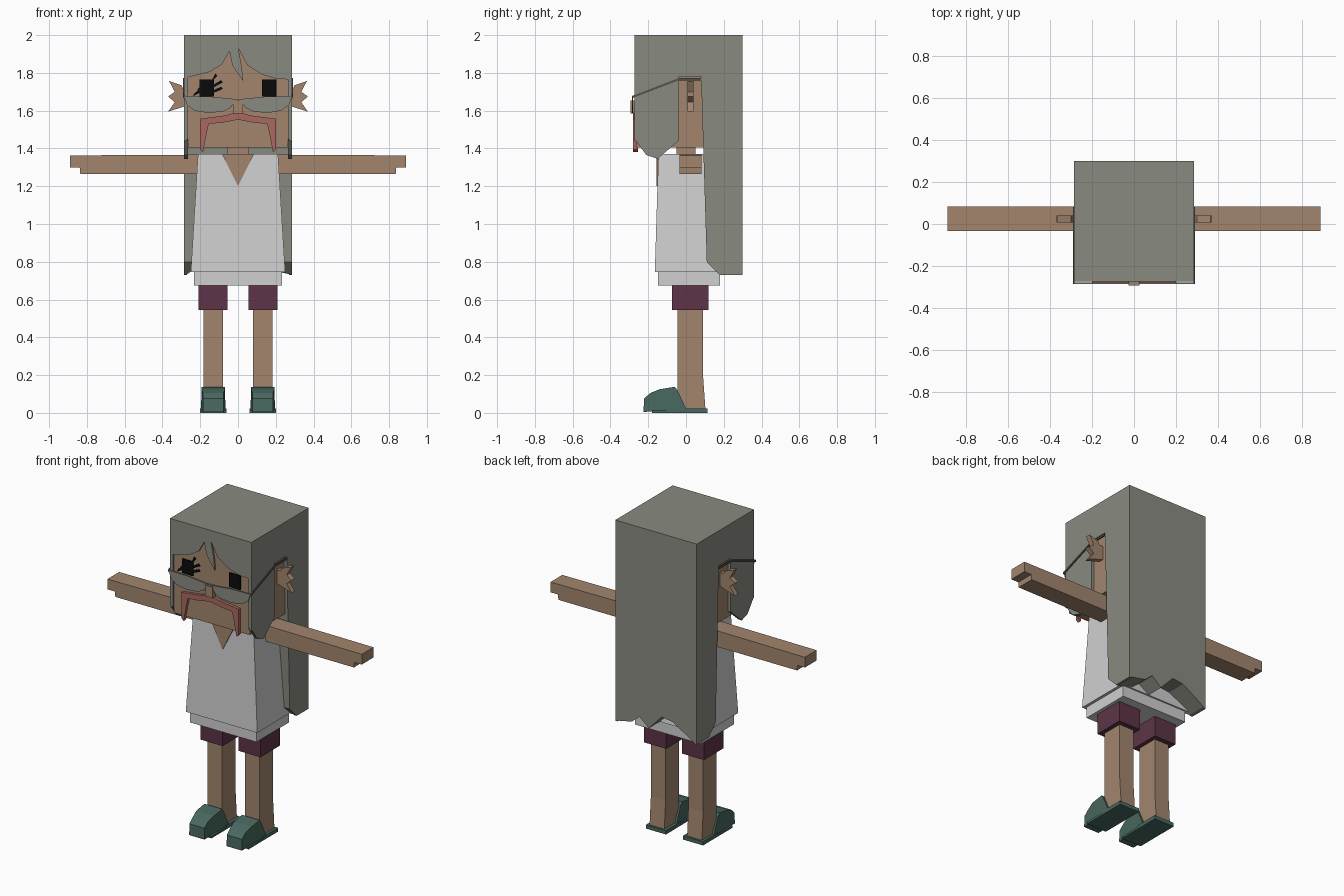
import bpy, bmesh
from mathutils import Vector

if "Cube" in bpy.data.objects:
    bpy.data.objects.remove(bpy.data.objects["Cube"], do_unlink=True)


def material(name, r, g, b):
    m = bpy.data.materials.new(name)
    m.use_nodes = True
    m.diffuse_color = (r, g, b, 1)
    node = next(n for n in m.node_tree.nodes if n.type == "BSDF_PRINCIPLED")
    node.inputs["Base Color"].default_value = (r, g, b, 1)
    node.inputs["Roughness"].default_value = 0.8
    return m


HAIR = material("ash_grey", 0.25, 0.26, 0.22)
SKIN = material("tan_skin", 0.36, 0.235, 0.155)
SHIRT = material("off_white", 0.63, 0.63, 0.63)
SHORTS = material("plum", 0.11, 0.034, 0.065)
SHOE = material("dark_teal", 0.065, 0.14, 0.115)
LIP = material("dusty_red", 0.40, 0.14, 0.12)
BLACK = material("black", 0.003, 0.003, 0.003)
FRAME = material("dark_frame", 0.09, 0.085, 0.075)


def finish(name, bm, mat):
    bmesh.ops.recalc_face_normals(bm, faces=bm.faces[:])
    mesh = bpy.data.meshes.new(name)
    bm.to_mesh(mesh)
    bm.free()
    mesh.materials.append(mat)
    ob = bpy.data.objects.new(name, mesh)
    bpy.context.scene.collection.objects.link(ob)
    return ob


def prism(name, pts, axis, a, b, mat):
    """Extrude a 2D outline along an axis, from a to b."""
    def place(p, d):
        return {"x": (d, p[0], p[1]), "y": (p[0], d, p[1])}[axis]
    bm = bmesh.new()
    face = bm.faces.new([bm.verts.new(place(p, a)) for p in pts])
    ext = bmesh.ops.extrude_face_region(bm, geom=[face])["geom"]
    move = Vector(place((0, 0), b - a))
    bmesh.ops.translate(bm, vec=move, verts=[v for v in ext if isinstance(v, bmesh.types.BMVert)])
    return finish(name, bm, mat)


def block(name, bottom, top, z0, z1, mat):
    """Box whose bottom and top rectangles (x0, x1, y0, y1) may differ."""
    bm = bmesh.new()
    rings = []
    for (x0, x1, y0, y1), z in ((bottom, z0), (top, z1)):
        rings.append([bm.verts.new((x, y, z)) for x, y in ((x0, y0), (x1, y0), (x1, y1), (x0, y1))])
    lo, hi = rings
    bm.faces.new(lo)
    bm.faces.new(hi)
    for i in range(4):
        j = (i + 1) % 4
        bm.faces.new((lo[i], lo[j], hi[j], hi[i]))
    return finish(name, bm, mat)


def box(name, x0, x1, y0, y1, z0, z1, mat):
    return block(name, (x0, x1, y0, y1), (x0, x1, y0, y1), z0, z1, mat)


def span(s, a, b):
    return (a, b) if s > 0 else (-b, -a)


def flip(s, pts):
    return [(s * x, z) for x, z in pts]


# Head and neck
box("head", -0.266, 0.266, -0.262, 0.1, 1.405, 1.96, SKIN)
box("neck", -0.055, 0.055, -0.05, 0.05, 1.34, 1.41, SKIN)
box("nose", -0.026, 0.026, -0.293, -0.26, 1.585, 1.655, SKIN)

# Hair: top plate, fringe, and a long back with a ragged hem
box("hair_top", -0.285, 0.285, -0.272, 0.3, 1.95, 2.0, HAIR)
fringe = [(-0.285, 2), (-0.285, 1.44), (-0.27, 1.44), (-0.27, 1.775), (-0.15, 1.805), (-0.085, 1.845),
          (-0.045, 1.915), (-0.03, 1.84), (0.028, 1.755), (0.02, 1.83), (0.002, 1.93), (0.05, 1.84),
          (0.13, 1.79), (0.2, 1.77), (0.27, 1.765), (0.27, 1.44), (0.285, 1.44), (0.285, 2)]
prism("hair_fringe", fringe, "y", -0.273, -0.255, HAIR)
back = [(0.08, 2), (0.08, 1.78), (0.11, 0.8), (0.18, 0.73), (0.3, 0.73), (0.3, 2)]
hair_back = prism("hair_back", back, "x", -0.285, 0.285, HAIR)
hem = [(-0.28, 0.6), (-0.27, 0.735), (-0.207, 0.775), (-0.115, 0.83), (-0.04, 0.84), (0.05, 0.745),
       (0.115, 0.8), (0.17, 0.755), (0.27, 0.735), (0.28, 0.6)]
cutter = prism("hem_cutter", hem, "y", 0.0, 0.4, HAIR)
cutter.hide_render = True
mod = hair_back.modifiers.new("hem", "BOOLEAN")
mod.operation = "DIFFERENCE"
mod.solver = "EXACT"
mod.object = cutter
bpy.context.view_layer.objects.active = hair_back
bpy.ops.object.modifier_apply(modifier=mod.name)
bpy.data.objects.remove(cutter, do_unlink=True)

# Mouth framed by a drooping moustache
half = [(0, 1.595), (0.065, 1.575), (0.2, 1.557), (0.2, 1.395), (0.185, 1.38), (0.168, 1.47),
        (0.155, 1.53), (0.08, 1.537), (0, 1.552)]
prism("moustache", half + flip(-1, half[-2:0:-1]), "y", -0.28, -0.255, LIP)

# Open collar
prism("collar_skin", [(-0.085, 1.371), (0.085, 1.371), (0, 1.2)], "y", -0.155, -0.12, SKIN)

# Shirt and hem band
block("shirt", (-0.25, 0.25, -0.165, 0.19), (-0.212, 0.212, -0.146, 0.09), 0.745, 1.37, SHIRT)
box("shirt_hem", -0.232, 0.232, -0.147, 0.18, 0.675, 0.75, SHIRT)

# Stray lashes around the right eye
for i, (x, z, dx, dz) in enumerate([(-0.24, 1.675, 0.07, 0.035), (-0.22, 1.70, 0.07, 0.045),
                                    (-0.17, 1.70, 0.09, 0.05), (-0.15, 1.74, 0.04, 0.045),
                                    (-0.15, 1.685, 0.07, 0.03)]):
    prism(f"lash_{i}", [(x, z), (x + dx, z + dz), (x + dx - 0.01, z + dz + 0.012), (x + 0.01, z + 0.018)],
          "y", -0.269, -0.261, BLACK)

side_hair = [(-0.272, 2), (-0.272, 1.45), (-0.21, 1.365), (-0.15, 1.345), (-0.04, 1.44),
             (-0.04, 1.78), (0.09, 1.78), (0.09, 2)]
lens = [(0, 1.66), (0.15, 1.675), (0.287, 1.677), (0.27, 1.63), (0.23, 1.6), (0.16, 1.588),
        (0.08, 1.595), (0.04, 1.615), (0.02, 1.645)]
ear = [(0.26, 1.63), (0.29, 1.62), (0.37, 1.595), (0.335, 1.645), (0.37, 1.675), (0.335, 1.70),
       (0.365, 1.757), (0.3, 1.735), (0.29, 1.715), (0.26, 1.715)]
temple = [(-0.285, 1.678), (-0.04, 1.772), (0.08, 1.772), (0.08, 1.76), (-0.04, 1.76), (-0.285, 1.666)]
shoe = [(-0.225, 0.005), (-0.222, 0.075), (-0.19, 0.105), (-0.14, 0.125), (-0.06, 0.138), (-0.045, 0.12),
        (0.0, 0.022), (-0.04, 0.015)]
arm = [(0.2, 1.265), (0.835, 1.265), (0.838, 1.298), (0.89, 1.298), (0.89, 1.363), (0.2, 1.367)]

for s, side in ((1, "left"), (-1, "right")):
    # Side hair, eye, ear and half-moon glasses
    prism(f"side_hair_{side}", side_hair, "x", s * 0.264, s * 0.285, HAIR)
    box(f"eye_{side}", *span(s, 0.127, 0.203), -0.27, -0.261, 1.675, 1.765, BLACK)
    prism(f"ear_{side}", flip(s, ear), "y", 0.008, 0.04, SKIN)
    prism(f"lens_{side}", flip(s, lens), "y", -0.286, -0.28, HAIR)
    prism(f"temple_{side}", temple, "x", s * 0.284, s * 0.291, FRAME)

    # Arm with stepped hand
    prism(f"arm_{side}", flip(s, arm), "y", -0.034, 0.083, SKIN)

    # Shorts and leg
    box(f"shorts_{side}", *span(s, 0.055, 0.21), -0.075, 0.12, 0.545, 0.68, SHORTS)
    block(f"calf_{side}", span(s, 0.08, 0.183) + (-0.045, 0.103), span(s, 0.08, 0.183) + (-0.045, 0.09),
          0.02, 0.2, SKIN)
    box(f"leg_{side}", *span(s, 0.08, 0.183), -0.045, 0.09, 0.2, 0.56, SKIN)

    # Shoe: heel plate, and an upper that narrows toward top and toe
    box(f"heel_plate_{side}", *span(s, 0.06, 0.2), -0.03, 0.115, 0, 0.024, SHOE)
    box(f"sole_{side}", *span(s, 0.06, 0.2), -0.18, -0.03, 0, 0.014, SHOE)
    upper = prism(f"shoe_{side}", shoe, "x", s * 0.066, s * 0.196, SHOE)
    for v in upper.data.vertices:
        squeeze = 0.82 if v.co.y < -0.18 else 0.95 if v.co.z > 0.1 else 1
        v.co.x = s * 0.131 + (v.co.x - s * 0.131) * squeeze
